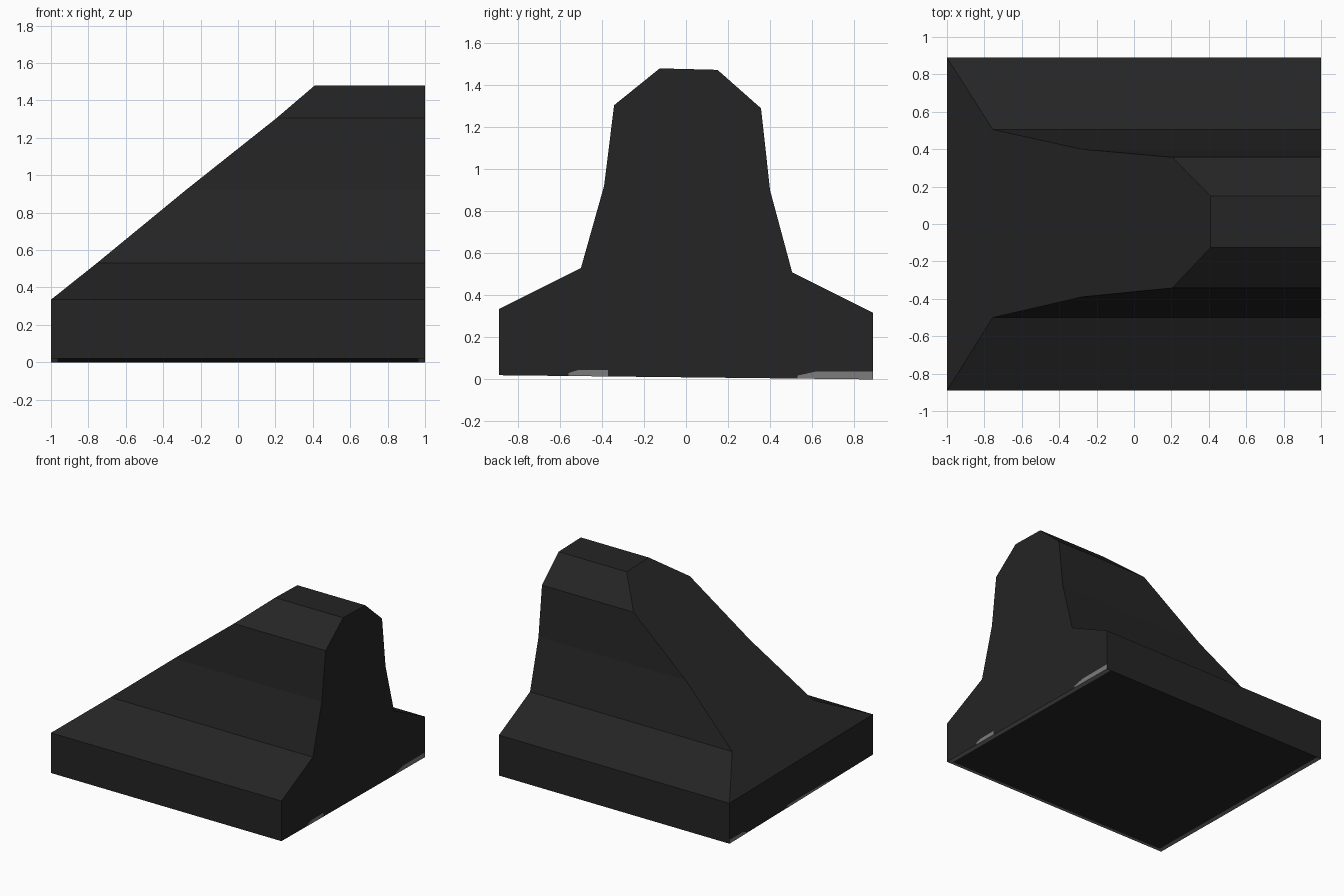
import bpy, bmesh
from mathutils import Vector

if "Cube" in bpy.data.objects:
    bpy.data.objects.remove(bpy.data.objects["Cube"])


def material(name, v):
    m = bpy.data.materials.new(name)
    m.diffuse_color = (v, v, v, 1)
    m.use_nodes = True
    m.node_tree.nodes["Principled BSDF"].inputs["Base Color"].default_value = m.diffuse_color
    return m


charcoal = material("charcoal", 0.018)
grey = material("worn grey", 0.2)


def add_object(name, bm, mats):
    bmesh.ops.recalc_face_normals(bm, faces=bm.faces)
    me = bpy.data.meshes.new(name)
    bm.to_mesh(me)
    bm.free()
    for m in mats:
        me.materials.append(m)
    ob = bpy.data.objects.new(name, me)
    bpy.context.collection.objects.link(ob)
    return ob


# Wedge body: each level is (sloped end x, front y, front z, back y, back z)
levels = [
    (-1.00, -0.89, 0.02, 0.89, 0.00),
    (-1.00, -0.89, 0.335, 0.89, 0.317),
    (-0.755, -0.50, 0.53, 0.505, 0.51),
    (-0.28, -0.39, 0.92, 0.40, 0.90),
    (0.205, -0.342, 1.305, 0.357, 1.29),
    (0.41, -0.125, 1.48, 0.15, 1.473),
]
bm = bmesh.new()
rows = []
for x, yf, zf, yb, zb in levels:
    rows.append([bm.verts.new(p) for p in
                 ((x, yf, zf), (1, yf, zf), (1, yb, zb), (x, yb, zb))])
for a, b in zip(rows, rows[1:]):
    for i in (0, 2, 3):                       # front, back and sloped end
        j = (i + 1) % 4
        bm.faces.new((a[i], a[j], b[j], b[i]))
bm.faces.new(rows[-1])
bm.faces.new([r[1] for r in rows] + [r[2] for r in reversed(rows)])
bottom = [bm.faces.new(rows[0])]

# Worn rim cut into the underside
for co, no in (((0.965, 0, 0), (1, 0, 0)), ((-0.965, 0, 0), (1, 0, 0)),
               ((0, -0.865, 0), (0, 1, 0))):
    geom = bottom + list({e for f in bottom for e in f.edges}) \
        + list({v for f in bottom for v in f.verts})
    res = bmesh.ops.bisect_plane(bm, geom=geom, plane_co=co, plane_no=no)
    bm.faces.ensure_lookup_table()
    bottom = [f for f in bm.faces if all(v.co.z < 0.03 for v in f.verts)]
for f in bottom:
    c = f.calc_center_median()
    f.material_index = int(abs(c.x) > 0.965 or c.y < -0.865)
add_object("wedge_body", bm, [charcoal, grey])


# Worn patches along the lower edge of both ends
def patch(name, side, y0, y1, h0, h1):
    def base(y):
        return 0.01 - 0.0112 * y
    bm = bmesh.new()
    yz = [(y0, base(y0)), (y1, base(y1)), (y1, h1),
          (y0 + (y1 - y0) * 0.25, h1), (y0, h0)]
    f = bm.faces.new([bm.verts.new((side * 0.999, y, z)) for y, z in yz])
    ext = bmesh.ops.extrude_face_region(bm, geom=[f])
    verts = [g for g in ext["geom"] if isinstance(g, bmesh.types.BMVert)]
    bmesh.ops.translate(bm, verts=verts, vec=Vector((side * 0.002, 0, 0)))
    add_object(name, bm, [grey])


patch("tall_end_patch_front", 1, -0.56, -0.37, 0.03, 0.045)
patch("tall_end_patch_back", 1, 0.53, 0.89, 0.018, 0.038)
patch("low_end_patch_middle", -1, -0.37, 0.18, 0.025, 0.03)
patch("low_end_patch_back", -1, 0.68, 0.89, 0.012, 0.03)
